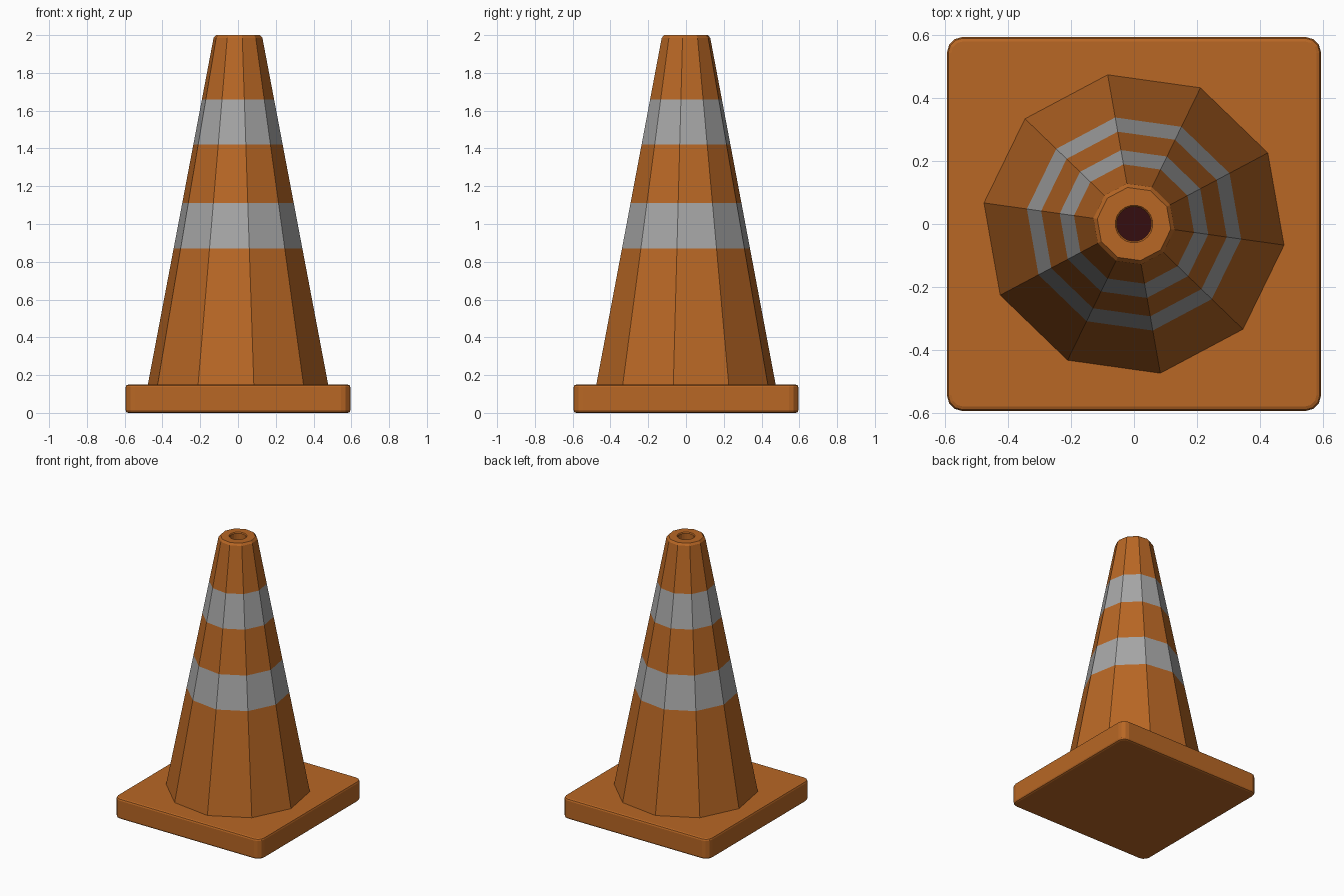
import bpy, bmesh, math

if "Cube" in bpy.data.objects:
    bpy.data.objects.remove(bpy.data.objects["Cube"])

SIDES = 10
TURN = math.radians(-8)


def material(name, colour):
    m = bpy.data.materials.new(name)
    m.diffuse_color = (*colour, 1)
    m.use_nodes = True
    m.node_tree.nodes["Principled BSDF"].inputs["Base Color"].default_value = m.diffuse_color
    return m


orange = material("orange_plastic", (0.48, 0.135, 0.018))
grey = material("reflective_grey", (0.38, 0.38, 0.38))
dark = material("dark_hole", (0.035, 0.004, 0.005))


def add_object(name, bm, mats):
    bmesh.ops.recalc_face_normals(bm, faces=bm.faces)
    mesh = bpy.data.meshes.new(name)
    bm.to_mesh(mesh)
    bm.free()
    for m in mats:
        mesh.materials.append(m)
    ob = bpy.data.objects.new(name, mesh)
    bpy.context.collection.objects.link(ob)
    return ob


def ring(bm, r, z, is_round):
    # Ten-sided ring with edge midpoints, or a round ring with as many points
    verts = []
    for i in range(SIDES * 2):
        a = TURN + math.pi * i / SIDES
        k = 1 if is_round or i % 2 == 0 else math.cos(math.pi / SIDES)
        verts.append(bm.verts.new((r * k * math.cos(a), r * k * math.sin(a), z)))
    return verts


# Base slab: rounded vertical corners, then softened top and bottom rims
bm = bmesh.new()
bmesh.ops.create_cube(bm, size=1)
for v in bm.verts:
    v.co = (v.co.x * 1.19, v.co.y * 1.19, (v.co.z + 0.5) * 0.15)
upright = [e for e in bm.edges if abs(e.verts[0].co.z - e.verts[1].co.z) > 0.1]
bmesh.ops.bevel(bm, geom=upright, offset=0.05, segments=3, profile=0.5, affect='EDGES')
rims = [e for e in bm.edges if abs(e.verts[0].co.z - e.verts[1].co.z) < 0.01]
bmesh.ops.bevel(bm, geom=rims, offset=0.014, segments=2, profile=0.5, affect='EDGES')
add_object("base", bm, [orange])

# Cone body with stripe bands, bevelled tip and a round hole: (radius, z, round)
def cone_r(z):
    return 0.482 - (z - 0.15) * 0.1915

profile = [(cone_r(z), z, False) for z in (0.14, 0.87, 1.11, 1.42, 1.66, 1.985)]
profile += [(0.118, 2.0, False), (0.06, 2.0, True), (0.055, 1.993, True), (0.055, 1.75, True)]
bm = bmesh.new()
rings = [ring(bm, *p) for p in profile]
n = SIDES * 2
for level, (a, b) in enumerate(zip(rings, rings[1:])):
    for i in range(n):
        j = (i + 1) % n
        f = bm.faces.new((a[i], a[j], b[j], b[i]))
        f.material_index = 1 if level in (1, 3) else 0
bm.faces.new(rings[0])
bm.faces.new(rings[-1]).material_index = 2
add_object("cone_body", bm, [orange, grey, dark])
